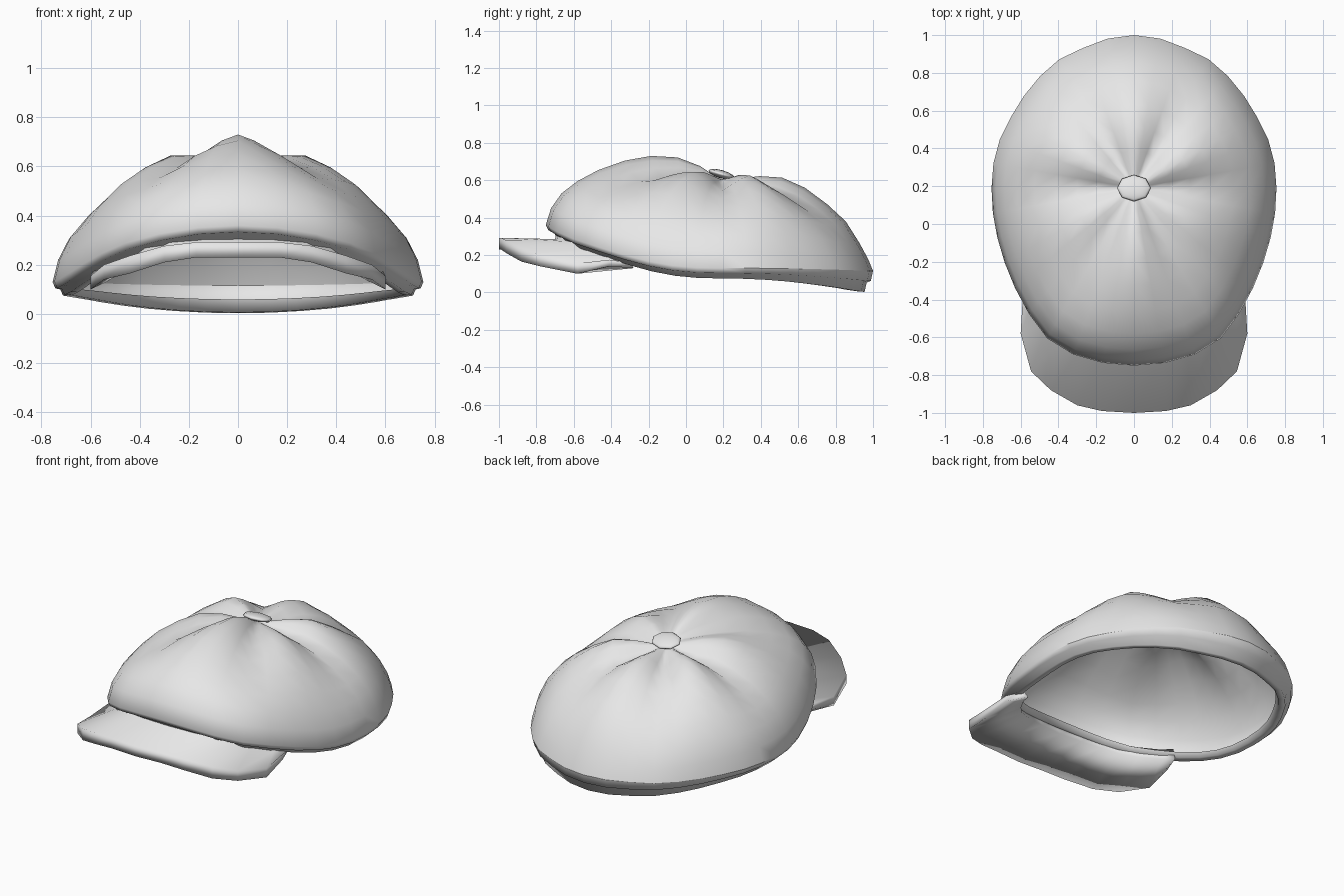
import bpy, bmesh, math

if "Cube" in bpy.data.objects:
    bpy.data.objects.remove(bpy.data.objects["Cube"])

cloth = bpy.data.materials.new("light_grey_cloth")
cloth.use_nodes = True
GREY = (0.8, 0.8, 0.8, 1)
cloth.diffuse_color = GREY
cloth.node_tree.nodes["Principled BSDF"].inputs["Base Color"].default_value = GREY

CENTRE_Y = 0.19
SEGMENTS = 36


def finish(name, bm):
    """Turn a bmesh into a smooth shaded object."""
    bmesh.ops.recalc_face_normals(bm, faces=bm.faces)
    mesh = bpy.data.meshes.new(name)
    bm.to_mesh(mesh)
    bm.free()
    mesh.materials.append(cloth)
    for p in mesh.polygons:
        p.use_smooth = True
    obj = bpy.data.objects.new(name, mesh)
    bpy.context.collection.objects.link(obj)
    return obj


def bridge(bm, a, b, closed):
    """Join two rows of vertices with quads."""
    n = len(a)
    for i in range(n if closed else n - 1):
        j = (i + 1) % n
        bm.faces.new((a[i], a[j], b[j], b[i]))


# Half of the rim outline, front to back
outline = [(0, -.75), (.17, -.735), (.3, -.70), (.42, -.65), (.5, -.56),
           (.6, -.41), (.68, -.22), (.73, -.05), (.757, .12), (.75, .3),
           (.71, .45), (.63, .61), (.54, .74), (.42, .86), (.3, .92),
           (.15, .98), (0, 1)]


def rim_radius(angle):
    """Distance from the button axis to the rim in one direction."""
    turn = math.asin(math.sin(angle))
    for (x0, y0), (x1, y1) in zip(outline, outline[1:]):
        y0, y1 = y0 - CENTRE_Y, y1 - CENTRE_Y
        if turn <= math.atan2(y1, x1) + 1e-6:
            dx, dy = math.cos(turn), math.sin(turn)
            ex, ey = x1 - x0, y1 - y0
            return (x0 * ey - y0 * ex) / (dx * ey - dy * ex)


# Crown rings: reach, front height, side height, back height, crease depth
rings = [(.05, .63, .608, .608, .005), (.12, .675, .614, .609, .03),
         (.25, .722, .63, .622, .07), (.4, .73, .628, .614, .085),
         (.55, .705, .575, .56, .072), (.7, .655, .5, .47, .054),
         (.82, .595, .41, .38, .03), (.91, .53, .32, .265, .012),
         (.97, .45, .22, .175, 0), (1, .36, .13, .115, 0)]
# Hem rings below the rim: reach, drop as a share of the hem height
hem = [(.985, .48), (.958, .55), (.944, 1), (.895, .97), (.875, .5)]

bm = bmesh.new()
angles = [2 * math.pi * i / SEGMENTS for i in range(SEGMENTS)]
radii = [rim_radius(a) for a in angles]


def ring(reach, height):
    return [bm.verts.new((r * reach * math.cos(a),
                          CENTRE_Y + r * reach * math.sin(a), height(a)))
            for a, r in zip(angles, radii)]


def crown_height(front, side, back, crease):
    def height(a):
        w = abs(math.sin(a)) ** 2.6
        end = back if math.sin(a) > 0 else front
        # Six seams, with a rounded panel between each pair
        seam = abs(math.asin(math.sin(3 * a))) / (math.pi / 2)
        return side + (end - side) * w - crease * (1 - seam) ** 1.3
    return height


rows = [ring(r[0], crown_height(*r[1:])) for r in rings]
rim = crown_height(*rings[-1][1:])
for reach, drop in hem:
    rows.append(ring(reach, lambda a: rim(a)
                     - drop * (.055 + .057 * max(math.sin(a), 0) ** 2)))
for upper, lower in zip(rows, rows[1:]):
    bridge(bm, upper, lower, True)
top = bm.verts.new((0, CENTRE_Y, .605))
for i in range(SEGMENTS):
    bm.faces.new((top, rows[0][i], rows[0][(i + 1) % SEGMENTS]))
# Crisp fold along the back of the rim
fold = rows[len(rings) - 1]
for i in range(SEGMENTS // 2):
    bm.edges.get((fold[i], fold[i + 1])).smooth = False
finish("crown", bm)

# Button on top
bm = bmesh.new()
bmesh.ops.create_uvsphere(bm, u_segments=8, v_segments=6, radius=1)
button = finish("button", bm)
button.scale = (.09, .073, .022)
button.location = (0, CENTRE_Y, .632)
button.rotation_euler = (math.radians(-16), 0, 0)

# Visor stations, centre to side: outer x, y, top, bottom; inner x, y, top
stations = [(0, -1, .292, .23, 0, -.7, .285),
            (.17, -.99, .292, .23, .15, -.69, .285),
            (.3, -.96, .277, .21, .28, -.66, .275),
            (.44, -.88, .237, .165, .38, -.61, .25),
            (.545, -.78, .2, .14, .46, -.53, .22),
            (.6, -.58, .155, .10, .54, -.42, .185),
            (.59, -.41, .175, .14, .575, -.34, .165)]
mirrored = [(-s[0], *s[1:4], -s[4], *s[5:]) for s in stations[:0:-1]]

bm = bmesh.new()
columns = []
for ox, oy, high, low, ix, iy, iz in mirrored + stations:
    section = [(ix * .93, iy + .06, iz - .035), (ox, oy, low), (ox, oy, high),
               (ix, iy, iz), (ix * .98, iy + .01, iz + .06)]
    columns.append([bm.verts.new(p) for p in section])
for a, b in zip(columns, columns[1:]):
    bridge(bm, a, b, True)
for end in (columns[0], columns[-1]):
    bm.faces.new(end)
finish("visor", bm)
